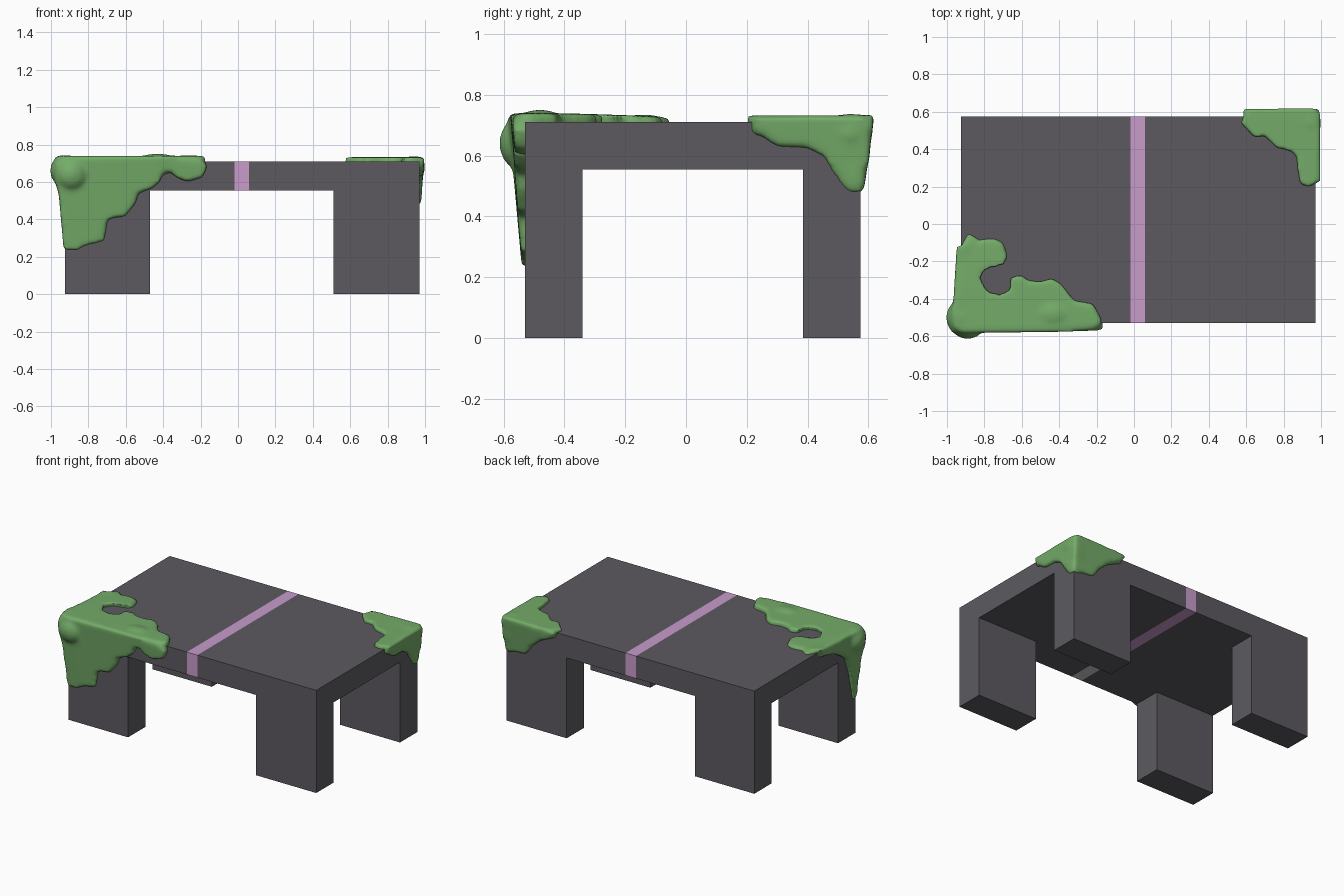
import bpy, bmesh
from mathutils import Vector, Matrix


def material(name, rgb):
    m = bpy.data.materials.new(name)
    m.diffuse_color = (*rgb, 1)
    return m


stone = material("dark grey", (0.107, 0.102, 0.118))
pink = material("pink", (0.58, 0.33, 0.60))
pale = material("pale grey", (0.60, 0.60, 0.56))
green = material("moss green", (0.175, 0.41, 0.14))

X0, X1, Y0, Y1, Z0, Z1 = -0.925, 0.97, -0.53, 0.575, 0.555, 0.71


def add_object(name, bm, mats):
    me = bpy.data.meshes.new(name)
    bm.to_mesh(me)
    bm.free()
    ob = bpy.data.objects.new(name, me)
    bpy.context.collection.objects.link(ob)
    for m in mats:
        me.materials.append(m)
    return ob


# Table: slab cut along the leg and stripe lines, legs extruded from its corners
bm = bmesh.new()
bmesh.ops.create_cube(bm, size=1)
for v in bm.verts:
    v.co = (X0 if v.co.x < 0 else X1, Y0 if v.co.y < 0 else Y1, Z0 if v.co.z < 0 else Z1)
cuts = [((x, 0, 0), (1, 0, 0)) for x in (-0.47, -0.02, 0.06, 0.51)]
cuts += [((0, y, 0), (0, 1, 0)) for y in (-0.34, 0.385)]
for co, no in cuts:
    bmesh.ops.bisect_plane(bm, geom=bm.verts[:] + bm.edges[:] + bm.faces[:],
                           plane_co=co, plane_no=no)
bmesh.ops.recalc_face_normals(bm, faces=bm.faces)
corners = []
for f in bm.faces:
    c = f.calc_center_median()
    if -0.02 < c.x < 0.06:
        f.material_index = 2 if f.normal.z < -0.5 and c.y < -0.34 else 1
    if f.normal.z < -0.5 and not -0.47 < c.x < 0.51 and not -0.34 < c.y < 0.385:
        corners.append(f)
ext = bmesh.ops.extrude_face_region(bm, geom=corners)["geom"]
for v in ext:
    if isinstance(v, bmesh.types.BMVert):
        v.co.z = 0
bmesh.ops.recalc_face_normals(bm, faces=bm.faces)
add_object("table", bm, [stone, pink, pale])


def plate(bm, outline, place, thick, depth=0.045):
    """Slab over an outline: sunk by depth, standing out by thick(u, v)."""
    low = [bm.verts.new(place(u, v, -depth)) for u, v in outline]
    top = [bm.verts.new(place(u, v, thick(u, v))) for u, v in outline]
    n = len(outline)
    faces = [bm.faces.new(low), bm.faces.new(top)]
    for i in range(n):
        j = (i + 1) % n
        faces.append(bm.faces.new((low[i], low[j], top[j], top[i])))
    bmesh.ops.triangulate(bm, faces=faces[:2])


def lump(bm, centre, size):
    mat = Matrix.Translation(centre) @ Matrix.Diagonal((*size, 1))
    bmesh.ops.create_icosphere(bm, subdivisions=3, radius=1, matrix=mat)


def finish_moss(name, bm):
    bmesh.ops.recalc_face_normals(bm, faces=bm.faces)
    ob = add_object(name, bm, [green])
    r = ob.modifiers.new("merge", 'REMESH')
    r.mode = 'VOXEL'
    r.voxel_size = 0.012
    r.use_smooth_shade = True
    s = ob.modifiers.new("soften", 'SMOOTH')
    s.factor = 0.5
    s.iterations = 9


def on_top(u, v, d):
    return (u, v, Z1 + d)


# Front left moss: top, front and left side patches plus corner bulges
bm = bmesh.new()
plate(bm, [(-0.175, -0.54), (-0.175, -0.51), (-0.22, -0.425), (-0.32, -0.41), (-0.39, -0.32),
           (-0.44, -0.29), (-0.50, -0.31), (-0.57, -0.30), (-0.60, -0.275), (-0.65, -0.28),
           (-0.66, -0.36), (-0.72, -0.385), (-0.79, -0.365), (-0.83, -0.29), (-0.80, -0.235),
           (-0.74, -0.22), (-0.69, -0.205), (-0.675, -0.17), (-0.70, -0.10), (-0.75, -0.075),
           (-0.83, -0.085), (-0.885, -0.045), (-0.915, -0.10), (-0.945, -0.18),
           (-0.955, -0.35), (-0.98, -0.48), (-0.96, -0.56), (-0.90, -0.585),
           (-0.80, -0.57), (-0.40, -0.555), (-0.22, -0.56)],
      on_top, lambda u, v: 0.03 - 0.035 * max(0, v + 0.4))
plate(bm, [(-0.935, 0.24), (-0.86, 0.235), (-0.82, 0.26), (-0.715, 0.285), (-0.695, 0.405),
           (-0.605, 0.415), (-0.545, 0.49), (-0.535, 0.54), (-0.46, 0.565), (-0.42, 0.60),
           (-0.40, 0.65), (-0.36, 0.655), (-0.33, 0.625), (-0.27, 0.60), (-0.19, 0.625),
           (-0.165, 0.68), (-0.19, 0.715), (-0.40, 0.74), (-0.90, 0.735), (-0.975, 0.70),
           (-0.98, 0.61), (-0.95, 0.50), (-0.94, 0.40)],
      lambda u, v, d: (u, Y0 - d, v),
      lambda u, v: 0.012 + 0.09 * (v - 0.25) - 0.02 * max(0, u + 0.8))
plate(bm, [(-0.11, 0.735), (-0.17, 0.68), (-0.30, 0.635), (-0.40, 0.57), (-0.45, 0.45),
           (-0.49, 0.27), (-0.54, 0.24), (-0.56, 0.45), (-0.575, 0.62), (-0.56, 0.72)],
      lambda u, v, d: (X0 - d, u, v),
      lambda u, v: 0.008 + 0.09 * max(0, v - 0.25) - 0.08 * max(0, u + 0.45))
lump(bm, (-0.93, -0.50, 0.66), (0.075, 0.09, 0.085))
lump(bm, (-0.89, -0.54, 0.64), (0.09, 0.075, 0.09))
lump(bm, (-0.43, -0.48, 0.69), (0.13, 0.09, 0.062))
finish_moss("front_moss", bm)

# Back right moss: top, right side and back patches plus corner bulge
bm = bmesh.new()
plate(bm, [(0.57, 0.54), (0.60, 0.51), (0.64, 0.465), (0.70, 0.47), (0.76, 0.41), (0.84, 0.39),
           (0.87, 0.36), (0.875, 0.29), (0.89, 0.21), (0.94, 0.20), (0.975, 0.22),
           (0.985, 0.40), (0.995, 0.50), (0.99, 0.58), (0.95, 0.605), (0.85, 0.605),
           (0.75, 0.605), (0.66, 0.615), (0.61, 0.595)],
      on_top, lambda u, v: 0.022)
plate(bm, [(0.22, 0.73), (0.22, 0.685), (0.30, 0.63), (0.40, 0.625), (0.46, 0.595),
           (0.475, 0.555), (0.53, 0.48), (0.58, 0.48), (0.605, 0.60), (0.61, 0.67), (0.59, 0.73)],
      lambda u, v, d: (X1 + d, u, v),
      lambda u, v: 0.007 + 0.08 * (v - 0.48))
plate(bm, [(0.98, 0.48), (0.93, 0.49), (0.82, 0.50), (0.76, 0.58), (0.70, 0.63), (0.62, 0.665),
           (0.575, 0.715), (0.60, 0.73), (0.97, 0.735), (0.995, 0.70), (0.985, 0.58)],
      lambda u, v, d: (u, Y1 + d, v),
      lambda u, v: 0.01 + 0.14 * (v - 0.48))
lump(bm, (0.94, 0.54, 0.675), (0.06, 0.075, 0.065))
finish_moss("back_moss", bm)
